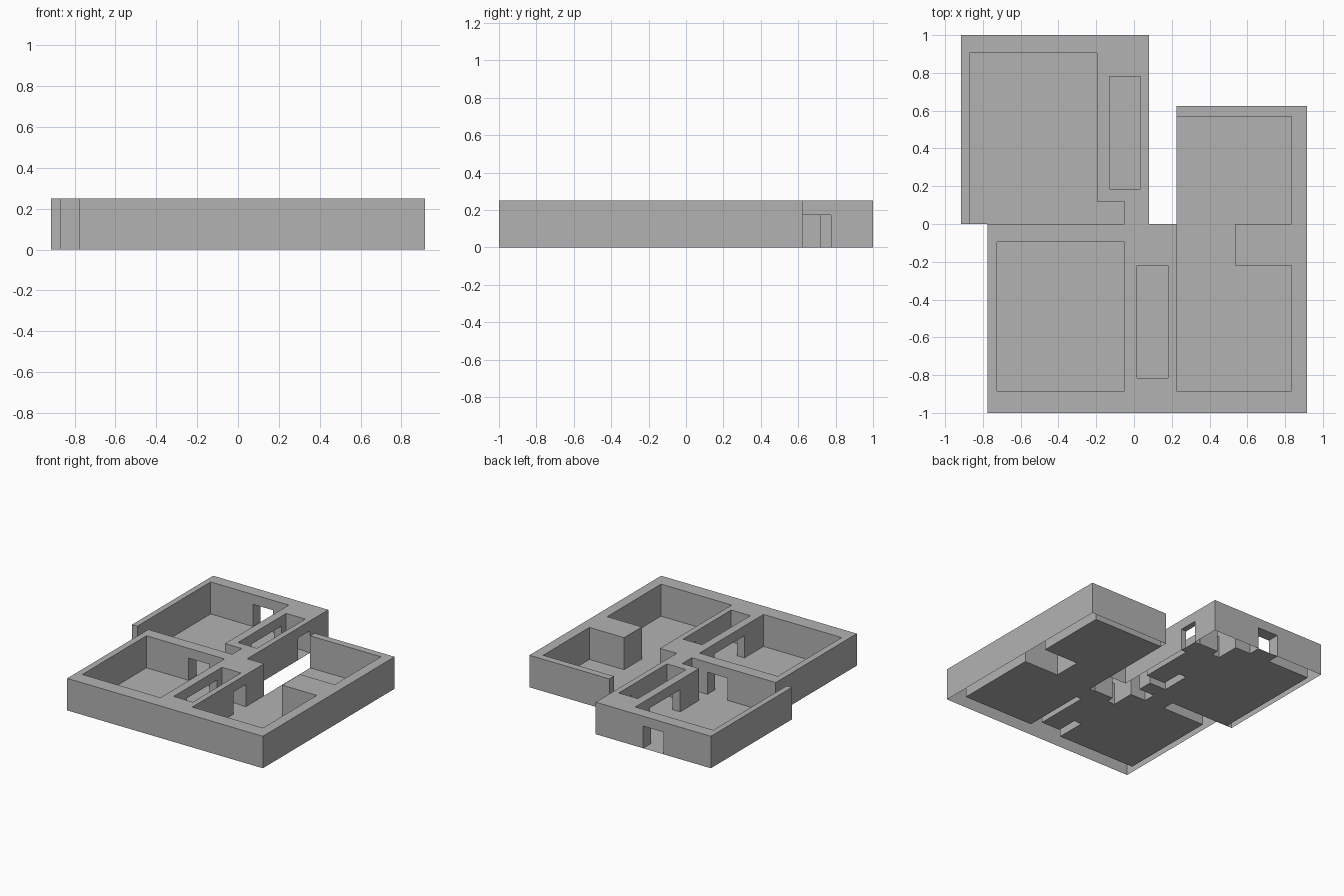
import bpy, bmesh

if "Cube" in bpy.data.objects:
    bpy.data.objects.remove(bpy.data.objects["Cube"])

WALL_H, DOOR_H = 0.25, 0.173      # wall top and underside of door heads


def shifted(rects, dx, dy):
    return [(a + dx, b + dy, c + dx, d + dy) for a, b, c, d in rects]


# Repeating unit: a room, a narrow side room and its three openings (x0, y0, x1, y1)
unit_rooms = [(-0.725, -0.885, -0.05, -0.095), (0.015, -0.815, 0.18, -0.22)]
unit_doors = [(-0.36, -0.095, -0.185, 0.0),    # back door
              (-0.05, -0.65, 0.015, -0.28),    # wide opening to side room
              (0.18, -0.375, 0.225, -0.225)]   # side door
UP = (-0.145, 1.0)

# Plan of the whole storey
footprint = [(-0.775, -1, 0.915, 0), (-0.915, 0, 0.08, 1), (0.225, 0, 0.915, 0.625)]
passage = (-0.87, 0, -0.05, 0.118)
hall = (0.225, -0.885, 0.835, 0.57)
closet = (0.535, -0.22, 0.835, 0)
rooms = unit_rooms + shifted(unit_rooms, *UP) + [passage, hall]
doors = unit_doors + shifted(unit_doors, *UP)

every = footprint + rooms + doors + [closet]
xs = sorted({round(v, 4) for r in every for v in (r[0], r[2])})
ys = sorted({round(v, 4) for r in every for v in (r[1], r[3])})
zs = [0, DOOR_H, WALL_H]


def inside(x, y, rects):
    return any(a < x < c and b < y < d for a, b, c, d in rects)


def kind(i, j):
    """What stands on a plan cell: out, room, door or wall."""
    if not (0 <= i < len(xs) - 1 and 0 <= j < len(ys) - 1):
        return "out"
    x, y = (xs[i] + xs[i + 1]) / 2, (ys[j] + ys[j + 1]) / 2
    if not inside(x, y, footprint):
        return "out"
    if inside(x, y, [closet]):
        return "wall"
    if inside(x, y, rooms):
        return "room"
    return "door" if inside(x, y, doors) else "wall"


# Solid state of the lower and upper height band for each kind
SOLID = {"out": (0, 0), "room": (0, 0), "door": (0, 1), "wall": (1, 1)}


def quad(bm, pts, flip=False):
    f = bm.faces.new([bm.verts.new(p) for p in pts])
    if flip:
        f.normal_flip()


def flat(bm, i, j, z, flip=False):
    x0, x1, y0, y1 = xs[i], xs[i + 1], ys[j], ys[j + 1]
    quad(bm, [(x0, y0, z), (x1, y0, z), (x1, y1, z), (x0, y1, z)], flip)


walls, floor = bmesh.new(), bmesh.new()
for i in range(-1, len(xs) - 1):
    for j in range(-1, len(ys) - 1):
        here = kind(i, j)
        # floors, wall tops and door heads (walls are open underneath)
        if here in ("room", "door"):
            flat(floor, i, j, 0)
        if here in ("wall", "door"):
            flat(walls, i, j, WALL_H)
        if here == "door":
            flat(walls, i, j, DOOR_H, True)
        # upright faces wherever solid meets empty
        for band in (0, 1):
            z0, z1 = zs[band], zs[band + 1]
            s = SOLID[here][band]
            if s != SOLID[kind(i + 1, j)][band]:
                x, y0, y1 = xs[i + 1], ys[j], ys[j + 1]
                quad(walls, [(x, y0, z0), (x, y1, z0), (x, y1, z1), (x, y0, z1)], not s)
            if s != SOLID[kind(i, j + 1)][band]:
                y, x0, x1 = ys[j + 1], xs[i], xs[i + 1]
                quad(walls, [(x1, y, z0), (x0, y, z0), (x0, y, z1), (x1, y, z1)], not s)

plaster = bpy.data.materials.new("plain grey")
plaster.diffuse_color = (0.45, 0.45, 0.45, 1)
plaster.use_nodes = True
plaster.node_tree.nodes["Principled BSDF"].inputs["Base Color"].default_value = plaster.diffuse_color

for name, bm in (("walls", walls), ("floor", floor)):
    bmesh.ops.remove_doubles(bm, verts=bm.verts, dist=0.0005)
    bmesh.ops.dissolve_limit(bm, angle_limit=0.02, verts=bm.verts, edges=bm.edges)
    mesh = bpy.data.meshes.new(name)
    bm.to_mesh(mesh)
    bm.free()
    mesh.materials.append(plaster)
    bpy.context.collection.objects.link(bpy.data.objects.new(name, mesh))
